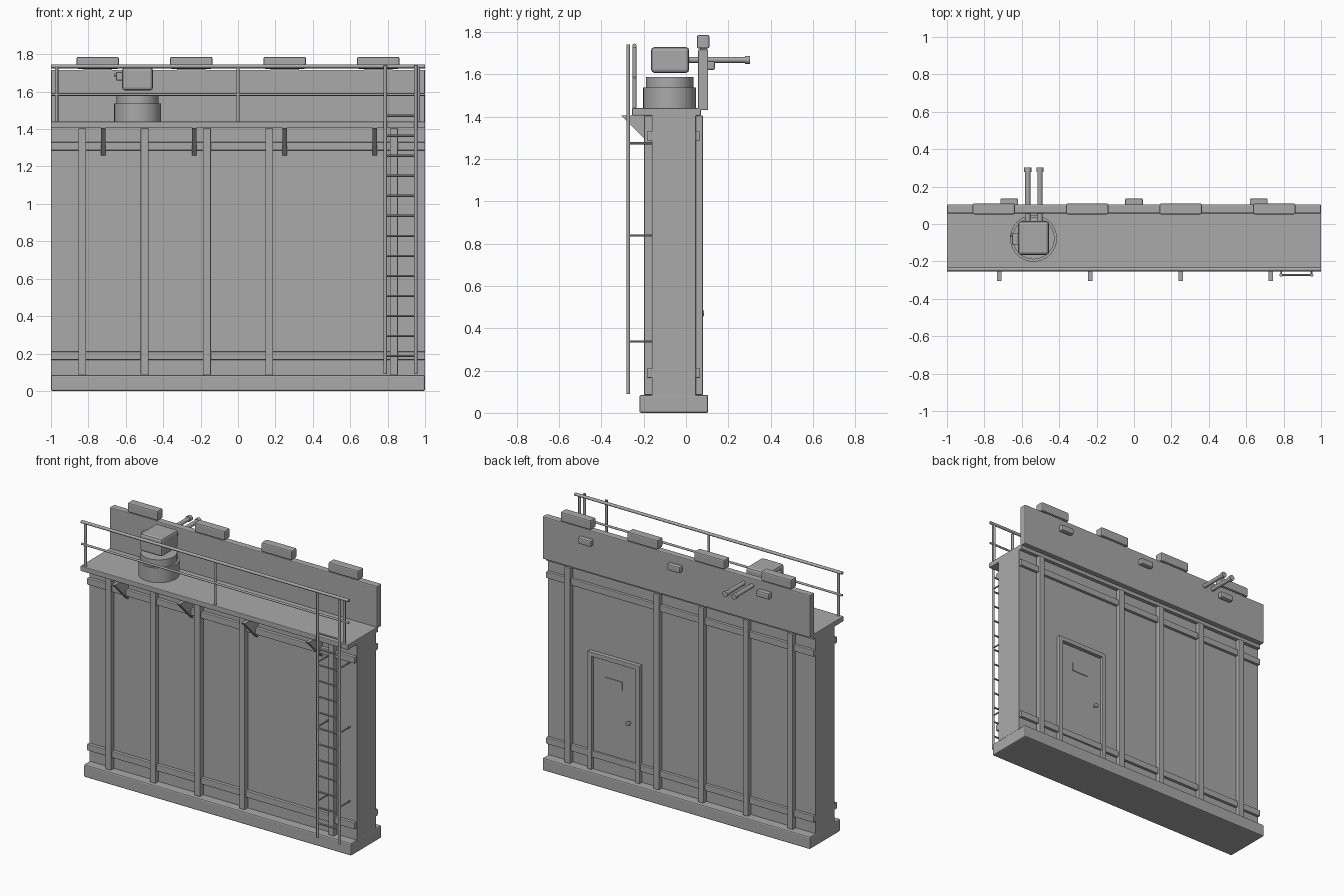
import bpy, bmesh, math
from mathutils import Vector

cube = bpy.data.objects.get("Cube")
if cube:
    bpy.data.objects.remove(cube, do_unlink=True)

# One plain grey for everything
grey = bpy.data.materials.new("plain_grey")
grey.use_nodes = True
colour = (0.4, 0.4, 0.4, 1)
grey.diffuse_color = colour
grey.node_tree.nodes["Principled BSDF"].inputs["Base Color"].default_value = colour


def finish(name, bm, bevel=0.0, smooth=False):
    bmesh.ops.recalc_face_normals(bm, faces=bm.faces)
    mesh = bpy.data.meshes.new(name)
    bm.to_mesh(mesh)
    bm.free()
    mesh.materials.append(grey)
    ob = bpy.data.objects.new(name, mesh)
    bpy.context.collection.objects.link(ob)
    if bevel:
        mod = ob.modifiers.new("edge_bevel", 'BEVEL')
        mod.width = bevel
        mod.segments = 2
        mod.limit_method = 'ANGLE'
    if smooth:
        bpy.ops.object.select_all(action='DESELECT')
        ob.select_set(True)
        bpy.context.view_layer.objects.active = ob
        bpy.ops.object.shade_smooth_by_angle(angle=math.radians(40))
    return ob


def box(name, x, y, z, bevel=0.0):
    """Box from (min, max) ranges."""
    bm = bmesh.new()
    bmesh.ops.create_cube(bm, size=1)
    for v in bm.verts:
        v.co = [r[0] if c < 0 else r[1] for c, r in zip(v.co, (x, y, z))]
    return finish(name, bm, bevel)


def rod(name, a, b, radius, sides=12, bevel=0.0):
    """Cylinder between two points."""
    a, b = Vector(a), Vector(b)
    bm = bmesh.new()
    bmesh.ops.create_cone(bm, cap_ends=True, segments=sides, radius1=radius,
                          radius2=radius, depth=(b - a).length)
    turn = (b - a).to_track_quat('Z', 'Y')
    for v in bm.verts:
        v.co = turn @ v.co + (a + b) / 2
    return finish(name, bm, bevel, True)


def span(centre, width):
    return (centre - width / 2, centre + width / 2)


FULL = (-1, 1)
FRONT, BACK = -0.16, 0.045

# Base, wall, platform and parapet
box("base", FULL, (-0.22, 0.105), (0, 0.085), 0.008)
box("wall", FULL, (FRONT, BACK), (0.08, 1.41))
box("platform", FULL, (-0.255, 0.07), (1.405, 1.44), 0.004)
box("parapet", FULL, (0.057, 0.105), (1.43, 1.717), 0.006)

# Horizontal wall rails
for level, z in (("lower", 0.188), ("upper", 1.308)):
    box(level + "_front_rail", FULL, (-0.185, FRONT), span(z, 0.044), 0.004)
    box(level + "_back_rail", FULL, (BACK, 0.067), span(z, 0.044), 0.004)

# Columns, leaving out the door bay
for i in range(6):
    if i == 4:
        continue
    x = span(-0.833 + i / 3, 0.042)
    box("front_column", x, (-0.198, FRONT), (0.085, 1.405), 0.004)
    box("back_column", x, (BACK, 0.08), (0.085, 1.405), 0.004)

# Door on the back
for side in (-1, 1):
    box("door_jamb", span(0.49 + side * 0.18, 0.03), (BACK, 0.075), (0.085, 0.88), 0.003)
box("door_lintel", span(0.49, 0.39), (BACK, 0.075), (0.85, 0.88), 0.003)
box("door_panel", span(0.49, 0.325), (BACK, 0.055), (0.085, 0.845))
box("door_plate", span(0.5, 0.126), (0.055, 0.06), span(0.7, 0.058))
rod("door_knob_stem", (0.38, 0.05, 0.47), (0.38, 0.07, 0.47), 0.007)
rod("door_knob", (0.38, 0.068, 0.47), (0.38, 0.085, 0.47), 0.014, 12, 0.003)

# Parapet caps and rear lamps
for x in (-0.75, -0.25, 0.25, 0.75):
    box("parapet_cap", span(x, 0.226), (0.052, 0.11), (1.722, 1.786), 0.008)
    box("cap_foot", span(x, 0.15), (0.065, 0.097), (1.71, 1.73))
for x in (-0.667, 0, 0.667):
    box("rear_lamp", span(x, 0.096), (0.1, 0.137), span(1.642, 0.042), 0.008)

# Triangular platform brackets
for x in (-0.72, -0.235, 0.25, 0.73):
    bm = bmesh.new()
    profile = [(FRONT, 1.405), (-0.305, 1.405), (FRONT, 1.258)]
    face = bm.faces.new([bm.verts.new((x - 0.012, y, z)) for y, z in profile])
    out = bmesh.ops.extrude_face_region(bm, geom=[face])
    moved = [g for g in out["geom"] if isinstance(g, bmesh.types.BMVert)]
    bmesh.ops.translate(bm, verts=moved, vec=(0.024, 0, 0))
    finish("platform_bracket", bm)

# Platform railing
RAIL_Y = -0.243
for x in (-0.97, 0, 0.965):
    rod("railing_post", (x, RAIL_Y, 1.43), (x, RAIL_Y, 1.735), 0.009)
rod("railing_top", (-1, RAIL_Y, 1.735), (1, RAIL_Y, 1.735), 0.01)
rod("railing_middle", (-1, RAIL_Y, 1.585), (1, RAIL_Y, 1.585), 0.007)

# Ladder
LADDER_Y = -0.273
for x in (0.787, 0.95):
    rod("ladder_stringer", (x, LADDER_Y, 0.09), (x, LADDER_Y, 1.74), 0.009)
    for z in (0.337, 0.838, 1.274):
        rod("ladder_standoff", (x, LADDER_Y, z), (x, FRONT, z), 0.005, 8)
for i in range(13):
    z = 0.187 + i * 0.107
    rod("ladder_rung", (0.787, LADDER_Y, z), (0.95, LADDER_Y, z), 0.006, 8)

# Round drum with the motor housing above it
MX, MY = -0.537, -0.077
rod("drum_lower", (MX, MY, 1.435), (MX, MY, 1.538), 0.125, 40)
rod("drum_upper", (MX, MY, 1.53), (MX, MY, 1.588), 0.112, 40)
box("motor_housing", span(MX, 0.165), (-0.165, 0.015), (1.607, 1.728), 0.015)
box("motor_switch", (-0.652, -0.61), (-0.11, -0.05), (1.66, 1.705), 0.004)
rod("motor_switch_knob", (-0.664, -0.058, 1.69), (-0.64, -0.058, 1.69), 0.008)

# Twin pipes passing through the parapet
for x in (-0.568, -0.503):
    rod("outlet_pipe", (x, 0.0, 1.668), (x, 0.3, 1.668), 0.014, 16)
    rod("pipe_collar", (x, 0.278, 1.668), (x, 0.303, 1.668), 0.019, 16)
